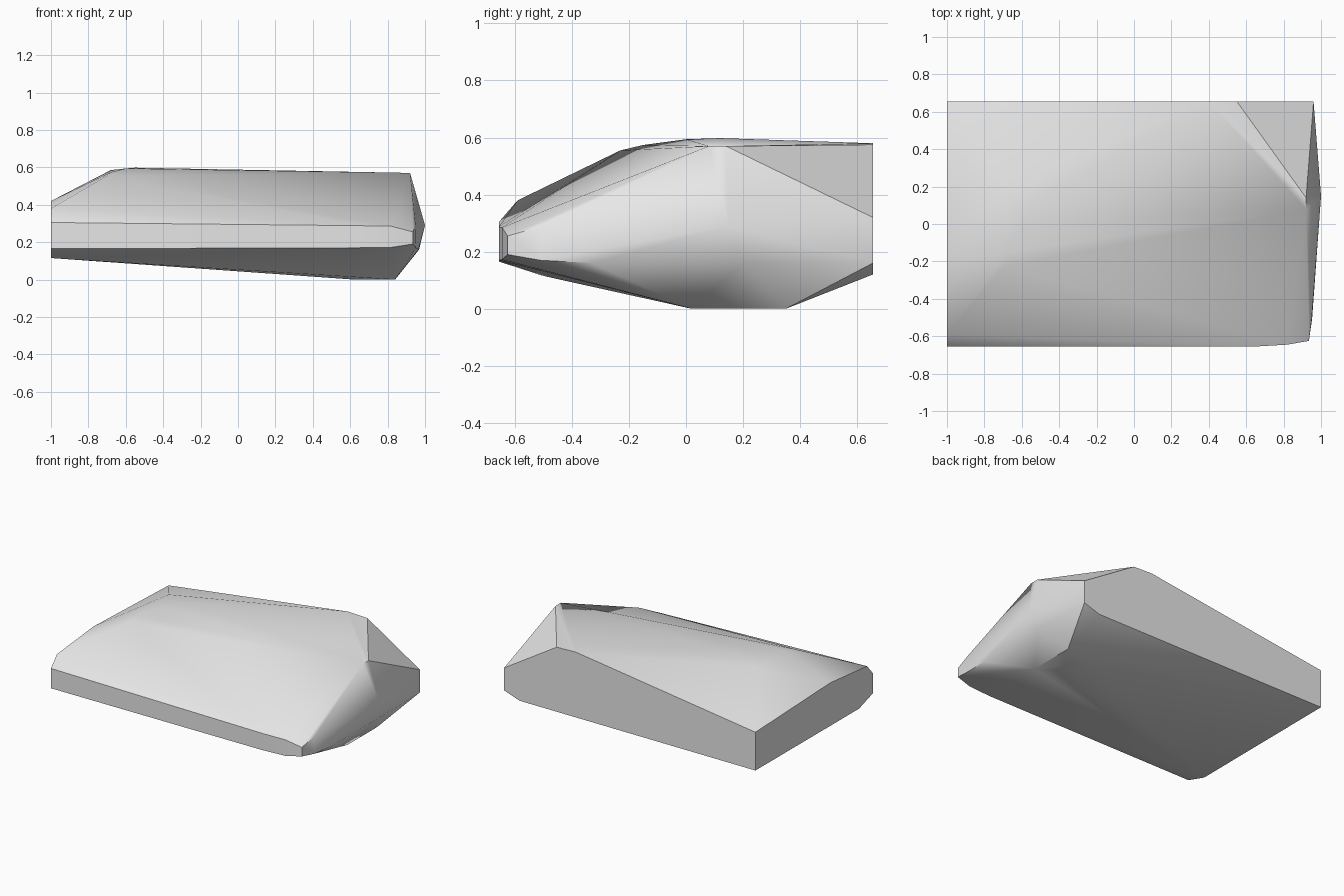
import bpy
import bmesh
import math

if "Cube" in bpy.data.objects:
    bpy.data.objects.remove(bpy.data.objects["Cube"], do_unlink=True)

FRONT, BACK = -0.655, 0.655

# One plain stone colour
stone = bpy.data.materials.new("stone_grey")
stone.use_nodes = True
grey = (0.8, 0.8, 0.8, 1.0)
stone.diffuse_color = grey
stone.node_tree.nodes["Principled BSDF"].inputs["Base Color"].default_value = grey

# Flat cut on the left-hand side of the block: (y, z) outline
cut_end = [(BACK, 0.12), (BACK, 0.39), (-0.18, 0.42), (-0.59, 0.38),
           (FRONT, 0.305), (FRONT, 0.165), (-0.5, 0.115)]

# Flat cut along the back: (x, z) outline
cut_back = [(0.84, 0.12), (0.96, 0.16), (0.96, 0.32), (0.55, 0.575), (0.4, 0.58)]

# Narrow band along the front, bending round the corner: (x, y, low z, high z)
front_band = [(0.65, FRONT, 0.17, 0.288), (0.82, -0.645, 0.172, 0.285),
              (0.935, -0.625, 0.19, 0.255)]

# Worn crest on top
crest = [(-0.7, -0.23, 0.555), (-0.68, -0.15, 0.574), (-0.6, 0, 0.594),
         (-0.55, 0.12, 0.598), (-0.68, 0.2, 0.585),
         (0.92, 0.08, 0.57), (0.92, 0.14, 0.57)]

# Bulging pointed end
point_end = [(1, 0.15, 0.29), (0.965, -0.33, 0.16), (0.968, 0.2, 0.16),
             (0.952, -0.51, 0.17), (0.95, -0.51, 0.288)]

# Small resting patch underneath
foot = [(0.62, 0.15, 0), (0.62, 0.3, 0), (0.84, 0.02, 0), (0.84, 0.35, 0)]

points = [(-1, y, z) for y, z in cut_end]
points += [(x, BACK, z) for x, z in cut_back]
for x, y, low, high in front_band:
    points += [(x, y, low), (x, y, high)]
points += crest + point_end + foot

# Wrap the outlines in one convex block
bm = bmesh.new()
for point in points:
    bm.verts.new(point)
hull = bmesh.ops.convex_hull(bm, input=bm.verts[:])
bmesh.ops.delete(bm, geom=[v for v in bm.verts if not v.link_faces], context="VERTS")
bmesh.ops.dissolve_limit(bm, angle_limit=math.radians(1),
                         verts=bm.verts[:], edges=bm.edges[:])
bmesh.ops.recalc_face_normals(bm, faces=bm.faces[:])

mesh = bpy.data.meshes.new("stone_block")
bm.to_mesh(mesh)
bm.free()
mesh.materials.append(stone)
block = bpy.data.objects.new("stone_block", mesh)
bpy.context.collection.objects.link(block)

# Soft worn faces, crisp broken edges
bpy.ops.object.select_all(action="DESELECT")
block.select_set(True)
bpy.context.view_layer.objects.active = block
bpy.ops.object.shade_smooth_by_angle(angle=math.radians(35))
